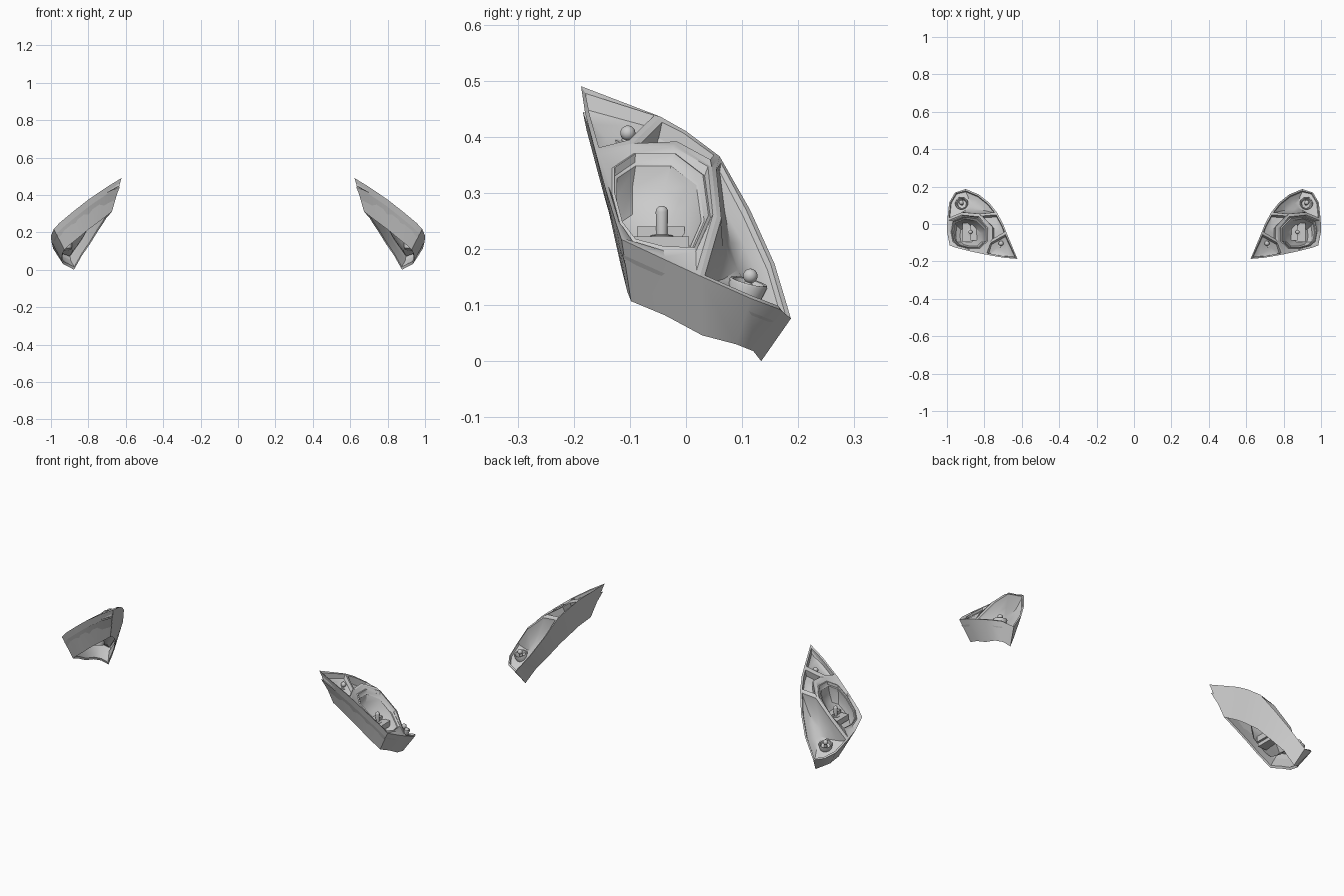
import bpy, bmesh, math
from mathutils import Vector as V, Matrix

if "Cube" in bpy.data.objects:
    bpy.data.objects.remove(bpy.data.objects["Cube"])

DOWN = V((-0.15, -0.25, -0.95)).normalized()   # recess direction of the housing

# Front rim and matching open back edge of one lamp (+x side)
RIM = [V(p) for p in [
    (.623, -.187, .49), (.70, -.18, .443), (.80, -.162, .375), (.88, -.145, .312),
    (.955, -.126, .25), (.985, -.115, .217), (1.0, -.04, .182), (.998, .025, .152),
    (.988, .115, .112), (.957, .168, .092), (.90, .187, .076), (.83, .158, .173),
    (.775, .114, .27), (.732, .06, .365), (.70, 0, .41), (.682, -.046, .436)]]
BACK = [V(p) for p in [
    (.674, -.14, .31), (.735, -.13, .263), (.80, -.123, .215), (.86, -.115, .165),
    (.91, -.105, .125), (.928, -.098, .107), (.94, -.038, .082), (.943, .029, .046),
    (.935, .09, .03), (.91, .12, .018), (.877, .134, 0), (.835, .11, .075),
    (.79, .065, .14), (.75, .015, .205), (.72, -.04, .25), (.705, -.075, .275)]]
# Inner corners of the bowl surround, and the bowl opening
P, Q = V((.92, .055, .258)), V((.825, .046, .346))
R, S = V((.765, -.02, .387)), V((.77, -.095, .388))
OPENING = [V(p) for p in [
    (.83, -.127, .345), (.885, -.127, .3), (.94, -.113, .248), (.966, -.09, .218),
    (.976, -.04, .205), (.968, .015, .203), (.91, .04, .26), (.84, .03, .332),
    (.79, -.02, .37), (.79, -.09, .37)]]


def centre(loop):
    return sum(loop, V()) / len(loop)


def shrink(loop, k, depth=0.0):
    c = centre(loop)
    return [c + (p - c) * k + DOWN * depth for p in loop]


def inset(loop, d, depth=0.0):
    """Move every corner inward by a fixed distance along its bisector in plan."""
    out = []
    n = len(loop)
    for i, p in enumerate(loop):
        a, b = (p - loop[i - 1]).normalized(), (loop[(i + 1) % n] - p).normalized()
        na, nb = V((0.55, 0.45, 0.7)).cross(a).normalized(), V((0.55, 0.45, 0.7)).cross(b).normalized()
        m = (na + nb).normalized()
        out.append(p + m * d / max(m.dot(na), 0.5) + DOWN * depth)
    return out


def finish(name, bm, angle=32):
    bmesh.ops.recalc_face_normals(bm, faces=bm.faces)
    mesh = bpy.data.meshes.new(name)
    bm.to_mesh(mesh)
    bm.free()
    ob = bpy.data.objects.new(name, mesh)
    bpy.context.collection.objects.link(ob)
    bpy.ops.object.select_all(action='DESELECT')
    ob.select_set(True)
    bpy.context.view_layer.objects.active = ob
    bpy.ops.object.shade_smooth_by_angle(angle=math.radians(angle))
    ob.modifiers.new("other_side", 'MIRROR').use_mirror_merge = False
    return ob


def loft(name, loops, cap=False, angle=32):
    bm = bmesh.new()
    rows = [[bm.verts.new(p) for p in lp] for lp in loops]
    n = len(rows[0])
    for a, b in zip(rows, rows[1:]):
        for i in range(n):
            j = (i + 1) % n
            bm.faces.new((a[i], a[j], b[j], b[i]))
    if cap:
        c = bm.verts.new(centre(loops[-1]))
        for i in range(n):
            bm.faces.new((rows[-1][i], rows[-1][(i + 1) % n], c))
    return finish(name, bm, angle)


def lathe(name, origin, axis, profile, steps=20):
    """Revolve (radius, height) points around an axis through origin."""
    bm = bmesh.new()
    vs = [bm.verts.new((r, 0, h)) for r, h in profile]
    es = [bm.edges.new(e) for e in zip(vs, vs[1:])]
    bmesh.ops.spin(bm, geom=vs + es, cent=(0, 0, 0), axis=(0, 0, 1),
                   angle=math.tau, steps=steps, use_merge=True)
    bmesh.ops.remove_doubles(bm, verts=bm.verts, dist=1e-5)
    rot = V((0, 0, 1)).rotation_difference(V(axis)).to_matrix().to_4x4()
    bm.transform(Matrix.Translation(origin) @ rot)
    return finish(name, bm, 40)


def ball(r, h, start=-60):
    return [(max(r * math.cos(math.radians(a)), 0), h + r * math.sin(math.radians(a)))
            for a in range(start, 91, 15)]


def box(name, c, size):
    bm = bmesh.new()
    bmesh.ops.create_cube(bm, size=1)
    bm.transform(Matrix.Translation(c) @ Matrix.Diagonal((*size, 1)))
    return finish(name, bm)


# Housing walls with a chamfered, thin back edge
loft("housing_shell", [RIM, BACK, shrink(BACK, .95, -.008), inset(RIM, .012, .03)])

# Bowl surround and main reflector bowl
surround = RIM[2:8] + [P, Q, R, S]
loft("bowl_surround", [surround, inset(surround, .008), shrink(OPENING, 1.05, .004), OPENING], angle=25)
loft("reflector_bowl", [OPENING, shrink(OPENING, .95, .012), shrink(OPENING, .9, .014),
                        shrink(OPENING, .82, .05), shrink(OPENING, .62, .08)], cap=True)

# Rear, tip and side compartments
rear = RIM[7:14] + [Q, P]
loft("rear_compartment", [rear, inset(rear, .009), inset(rear, .012, .012),
                          shrink(rear, .6, .034), shrink(rear, .3, .044)], cap=True)
tip = [RIM[15]] + RIM[0:3] + [S]
loft("tip_compartment", [tip, inset(tip, .009), inset(tip, .014, .022), shrink(tip, .4, .032)], cap=True)
side = [RIM[15], S, R, Q, RIM[13], RIM[14]]
loft("side_compartment", [side, inset(side, .01), inset(side, .013, .035), shrink(side, .4, .04)], cap=True)

# Main bulb on its stepped platform
box("bulb_platform", (.882, -.045, .207), (.07, .1, .03))
box("bulb_platform_step", (.855, -.045, .225), (.04, .085, .03))
lathe("main_bulb", (.874, -.043, .2), (0, 0, 1),
      [(0, 0), (.02, 0), (.02, .024), (.01, .026)] + ball(.011, .066, 0))

# Rear lamp socket with bulb
lathe("rear_socket", (.917, .103, .108), -DOWN,
      [(0, 0), (.028, 0), (.035, .032), (.033, .036), (.028, .035), (.022, .014), (.008, .014), (.008, .03)]
      + ball(.013, .046))

# Small bulb in the tip compartment
lathe("tip_bulb", (.706, -.112, .375), -DOWN,
      [(0, 0), (.018, 0), (.018, .016), (.008, .018)] + ball(.0135, .033))
